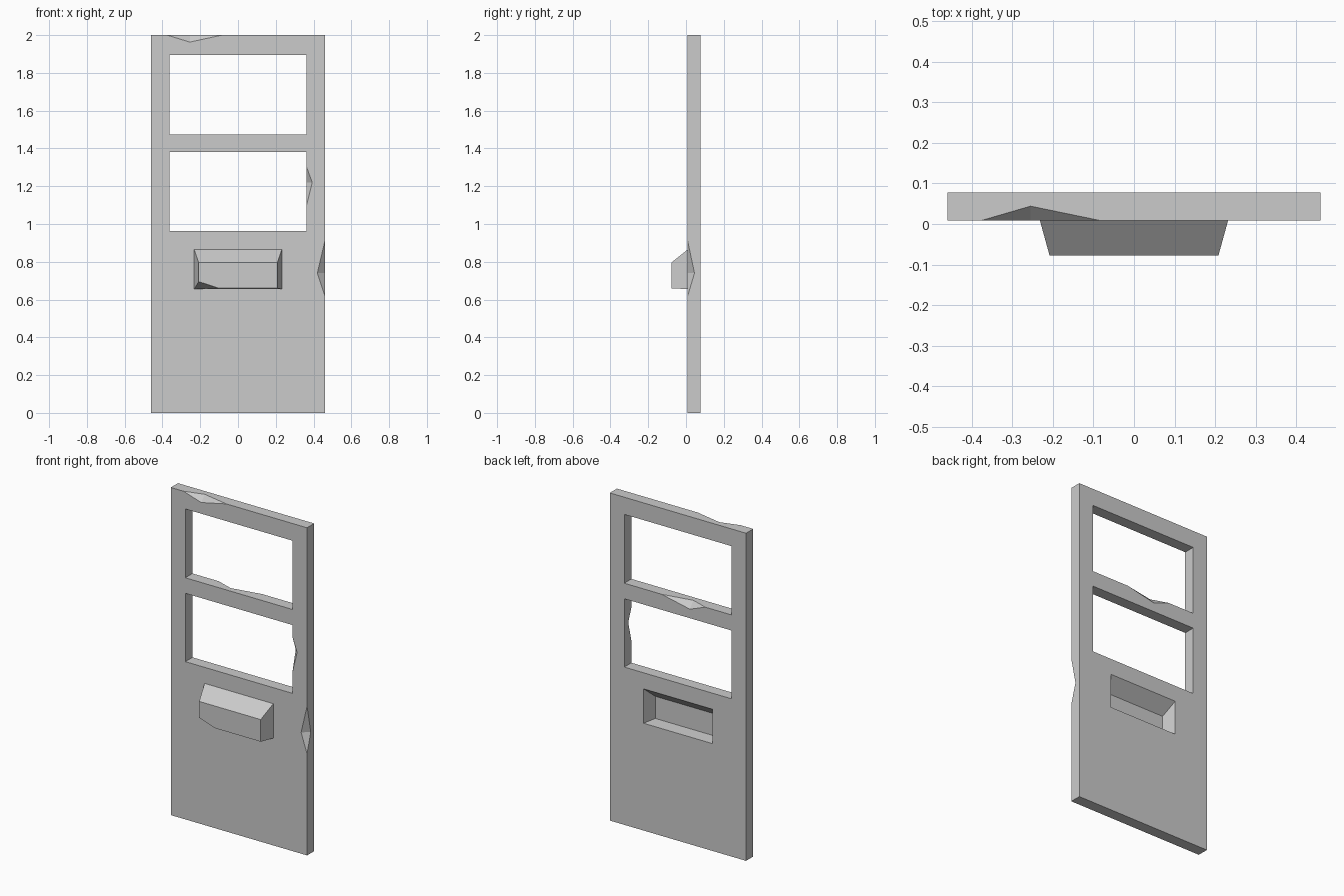
import bpy, bmesh
from mathutils import Vector

if "Cube" in bpy.data.objects:
    bpy.data.objects.remove(bpy.data.objects["Cube"])


def hull(name, pts):
    """Convex solid from a few corner points."""
    bm = bmesh.new()
    for p in pts:
        bm.verts.new(p)
    bmesh.ops.convex_hull(bm, input=bm.verts[:])
    bmesh.ops.dissolve_limit(bm, angle_limit=0.01, verts=bm.verts[:], edges=bm.edges[:])
    bmesh.ops.recalc_face_normals(bm, faces=bm.faces[:])
    me = bpy.data.meshes.new(name)
    bm.to_mesh(me)
    bm.free()
    ob = bpy.data.objects.new(name, me)
    bpy.context.collection.objects.link(ob)
    return ob


def rect(x, z0, z1, y):
    return [(sx * x, y, z) for sx in (-1, 1) for z in (z0, z1)]


def combine(target, other, operation):
    """Apply a boolean and remove the helper."""
    mod = target.modifiers.new("bool", 'BOOLEAN')
    mod.object, mod.operation, mod.solver = other, operation, 'EXACT'
    bpy.context.view_layer.objects.active = target
    bpy.ops.object.modifier_apply(modifier=mod.name)
    bpy.data.objects.remove(other)


def chip(target, pts, plane_pts, grow=1.2):
    """Knock a chip off; growing about a point on the cut keeps its planes."""
    pts = [Vector(p) for p in pts]
    c = sum((pts[i] for i in plane_pts), Vector()) / len(plane_pts)
    combine(target, hull("chip_cutter", [c + (p - c) * grow for p in pts]), 'DIFFERENCE')


FRONT, BACK = 0.009, 0.078

# Door slab with two window openings
door = hull("door", rect(0.46, 0, 2, FRONT) + rect(0.46, 0, 2, BACK))
for z0, z1 in ((0.963, 1.38), (1.475, 1.895)):
    combine(door, hull("window_cutter", rect(0.362, z0, z1, -0.2) + rect(0.362, z0, z1, 0.3)),
            'DIFFERENCE')

# Sloped box on the front, with its lower left corner broken off
box = hull("front_box", rect(0.232, 0.655, 0.865, 0.03) + rect(0.232, 0.655, 0.865, FRONT)
           + rect(0.208, 0.66, 0.795, -0.078))
chip(box, [(-0.208, -0.078, 0.66), (-0.208, -0.078, 0.695), (-0.10, -0.078, 0.66),
           (-0.232, FRONT, 0.655)], (1, 2, 3))
combine(door, box, 'UNION')

# Matching recess in the back
combine(door, hull("recess_cutter", rect(0.232, 0.655, 0.865, 0.1)
                   + rect(0.232, 0.655, 0.865, BACK)
                   + rect(0.208, 0.66, 0.795, -0.002)), 'DIFFERENCE')

# Chipped edges: two ends on the edge, then the deepest point on each face
chips = [
    [(-0.375, FRONT, 2), (-0.085, FRONT, 2), (-0.255, 0.044, 2), (-0.255, FRONT, 1.963)],
    [(0.46, FRONT, 0.91), (0.46, FRONT, 0.62), (0.46, 0.045, 0.74), (0.42, FRONT, 0.74)],
    [(0.362, FRONT, 1.305), (0.362, FRONT, 1.095), (0.362, 0.04, 1.22), (0.393, FRONT, 1.22)],
    [(0.11, BACK, 1.475), (-0.185, BACK, 1.475), (-0.08, 0.042, 1.475), (-0.08, BACK, 1.435)],
]
for pts in chips:
    chip(door, pts, (2, 3))
